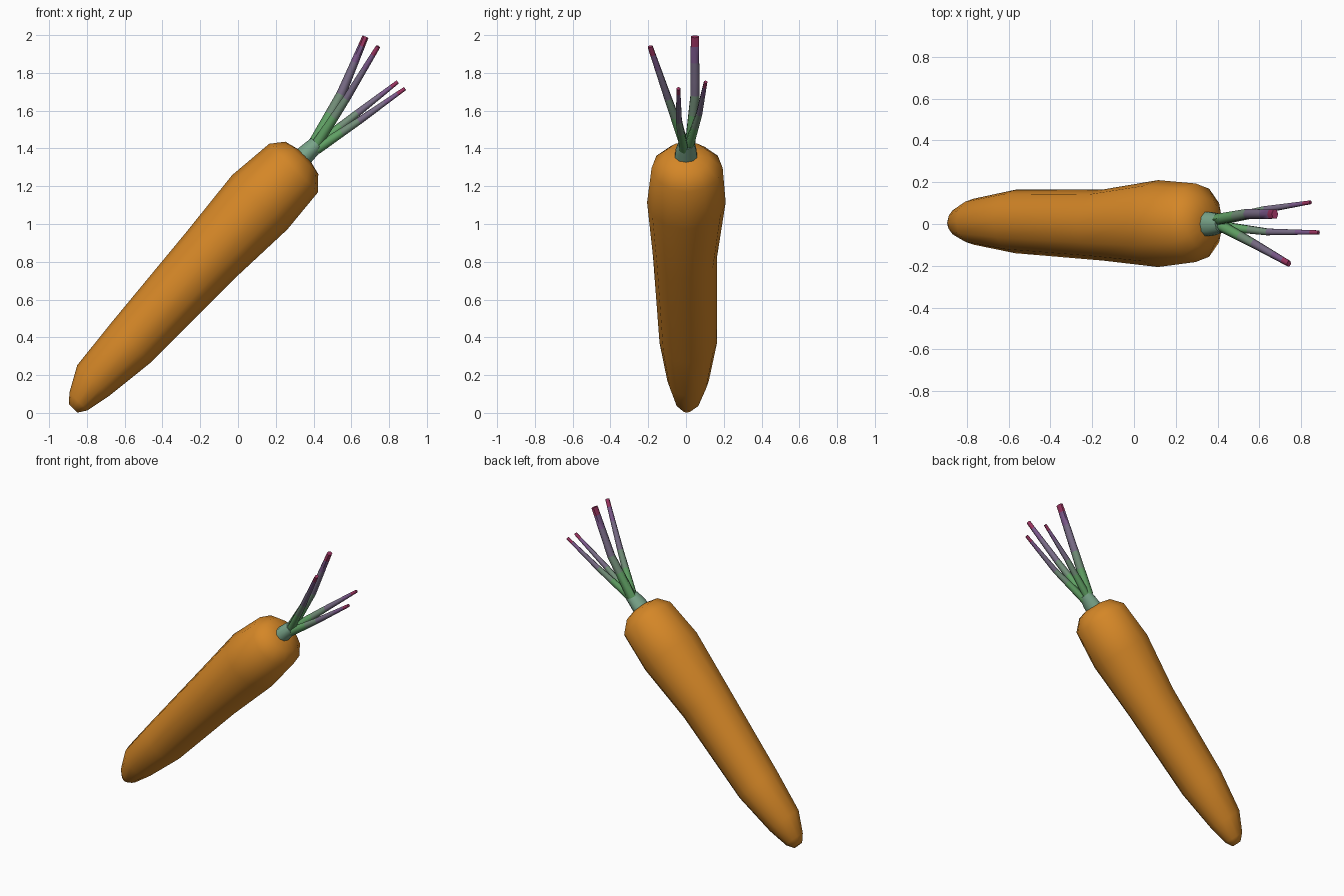
import bpy, bmesh, math
from mathutils import Vector

if "Cube" in bpy.data.objects:
    bpy.data.objects.remove(bpy.data.objects["Cube"])


def material(name, rgb):
    m = bpy.data.materials.new(name)
    m.diffuse_color = (*rgb, 1)
    m.use_nodes = True
    m.node_tree.nodes["Principled BSDF"].inputs["Base Color"].default_value = m.diffuse_color
    return m


ORANGE = material("carrot orange", (0.66, 0.24, 0.02))
SAGE = material("sage green", (0.19, 0.37, 0.25))
GREEN = material("leaf green", (0.12, 0.36, 0.13))
GREY = material("grey green", (0.17, 0.27, 0.19))
MAUVE = material("mauve grey", (0.19, 0.15, 0.24))
PURPLE = material("purple", (0.20, 0.10, 0.26))
MAGENTA = material("magenta", (0.33, 0.035, 0.12))


def loft(name, rings, sides, mats, pick=lambda i: 0, angle=50):
    """Skin rings given as (centre, axis, in-plane radius, y radius)."""
    bm = bmesh.new()
    loops = []
    for c, axis, rv, ru in rings:
        axis = Vector(axis).normalized()
        v = axis.cross(Vector((0, 1, 0))).normalized()
        u = v.cross(axis)
        loops.append([bm.verts.new(Vector(c) + v * rv * math.cos(a) + u * ru * math.sin(a))
                      for a in (2 * math.pi * k / sides for k in range(sides))])
    for i in range(len(loops) - 1):
        for k in range(sides):
            n = (k + 1) % sides
            f = bm.faces.new((loops[i][k], loops[i][n], loops[i + 1][n], loops[i + 1][k]))
            f.material_index = pick(i)
    bm.faces.new(loops[0]).material_index = pick(0)
    bm.faces.new(loops[-1]).material_index = pick(len(loops) - 2)
    bmesh.ops.recalc_face_normals(bm, faces=bm.faces)
    me = bpy.data.meshes.new(name)
    bm.to_mesh(me)
    bm.free()
    for m in mats:
        me.materials.append(m)
    ob = bpy.data.objects.new(name, me)
    bpy.context.collection.objects.link(ob)
    bpy.ops.object.select_all(action='DESELECT')
    bpy.context.view_layer.objects.active = ob
    ob.select_set(True)
    bpy.ops.object.shade_smooth_by_angle(angle=math.radians(angle))
    return ob


# Carrot root: x, y, z, in-plane radius, y radius
AXIS = (0.70, 0, 0.71)
root = [(-0.872, 0.005, 0.024, 0.032, 0.030),
        (-0.845, 0.008, 0.060, 0.067, 0.066),
        (-0.768, 0.011, 0.170, 0.117, 0.110),
        (-0.568, 0.012, 0.370, 0.148, 0.152),
        (-0.150, -0.005, 0.830, 0.177, 0.170),
        (0.115, 0.002, 1.115, 0.205, 0.208),
        (0.295, 0.006, 1.297, 0.182, 0.188),
        (0.338, 0.003, 1.350, 0.122, 0.122),
        (0.352, 0.000, 1.362, 0.050, 0.055)]
loft("carrot_root", [((x, y, z), AXIS, a, b) for x, y, z, a, b in root], 12, [ORANGE], angle=80)

# Short stem the stalks grow from
loft("stem", [((0.340, 0, 1.350), AXIS, 0.052, 0.062),
              ((0.375, 0, 1.385), AXIS, 0.048, 0.058),
              ((0.418, 0.003, 1.425), AXIS, 0.042, 0.045)], 10, [SAGE])

# Stalks: base, bend, tip, in-plane radii and y radii (base, tip)
stalks = {
    "stalk_tall": ((0.405, 0.022, 1.425), (0.545, 0.048, 1.685), (0.675, 0.047, 1.992), (0.034, 0.017), (0.030, 0.025)),
    "stalk_side": ((0.415, -0.008, 1.420), (0.575, -0.095, 1.665), (0.742, -0.190, 1.940), (0.028, 0.012), (0.028, 0.015)),
    "stalk_back": ((0.410, 0.015, 1.410), (0.630, 0.070, 1.585), (0.845, 0.104, 1.752), (0.028, 0.010), (0.026, 0.010)),
    "stalk_low": ((0.415, -0.010, 1.395), (0.640, -0.038, 1.545), (0.884, -0.040, 1.717), (0.028, 0.010), (0.026, 0.011)),
}
STEPS = [0, 0.14, 0.30, 0.40, 0.5, 0.62, 0.78, 0.92, 1]
BANDS = [1, 1, 2, 2, 3, 3, 4, 5]
for name, (a, b, c, rv, ru) in stalks.items():
    a, b, c = Vector(a), Vector(b), Vector(c)
    rings = []
    for t in STEPS:
        p = a.lerp(b, t * 2) if t <= 0.5 else b.lerp(c, t * 2 - 1)
        axis = (c - a) if t == 0.5 else (b - a if t < 0.5 else c - b)
        rings.append((p, axis, rv[0] + (rv[1] - rv[0]) * t, ru[0] + (ru[1] - ru[0]) * t))
    loft(name, rings, 6, [SAGE, GREEN, GREY, MAUVE, PURPLE, MAGENTA], lambda i: BANDS[i], 65)
